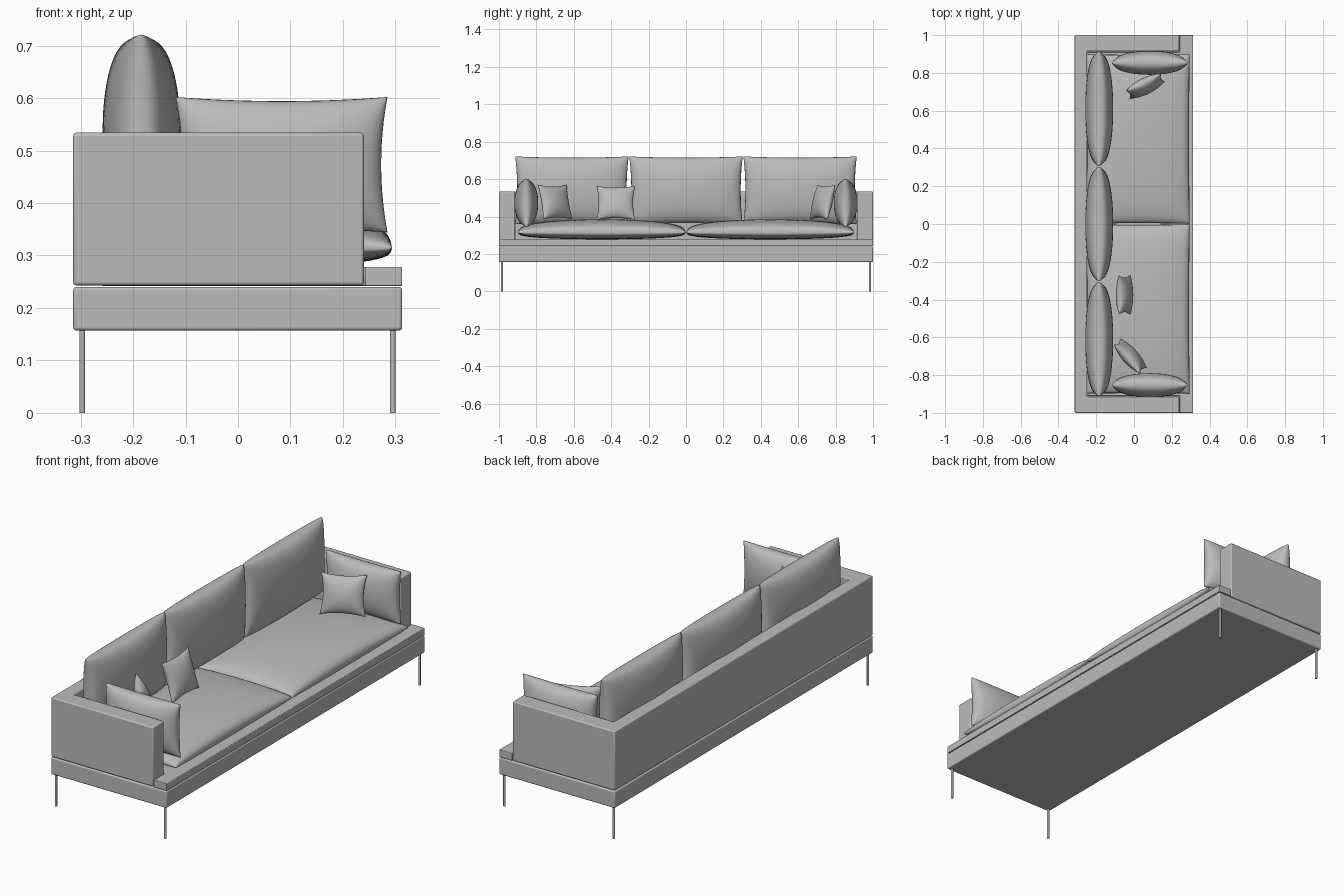
import bpy, bmesh, math
from mathutils import Matrix, Vector

if "Cube" in bpy.data.objects:
    bpy.data.objects.remove(bpy.data.objects["Cube"], do_unlink=True)

fabric = bpy.data.materials.new("grey_fabric")
fabric.use_nodes = True
GREY = (0.5, 0.5, 0.5, 1)
fabric.diffuse_color = GREY
fabric.node_tree.nodes["Principled BSDF"].inputs["Base Color"].default_value = GREY


def finish(bm, name, angle=40, bevel=0):
    """Turn a bmesh into a shaded object, optionally with softened edges."""
    bmesh.ops.recalc_face_normals(bm, faces=bm.faces)
    mesh = bpy.data.meshes.new(name)
    bm.to_mesh(mesh)
    bm.free()
    mesh.materials.append(fabric)
    obj = bpy.data.objects.new(name, mesh)
    bpy.context.collection.objects.link(obj)
    if bevel:
        mod = obj.modifiers.new("soft_edges", "BEVEL")
        mod.width, mod.segments = bevel, 3
    bpy.ops.object.select_all(action="DESELECT")
    obj.select_set(True)
    bpy.context.view_layer.objects.active = obj
    bpy.ops.object.shade_smooth_by_angle(angle=math.radians(angle))
    return obj


def slab(name, outline, z0, z1, bevel):
    """Extrude a plan outline upwards."""
    bm = bmesh.new()
    face = bm.faces.new([bm.verts.new((x, y, z0)) for x, y in outline])
    top = bmesh.ops.extrude_face_region(bm, geom=[face])["geom"]
    bmesh.ops.translate(bm, vec=(0, 0, z1 - z0),
                        verts=[v for v in top if isinstance(v, bmesh.types.BMVert)])
    return finish(bm, name, 30, bevel)


def mirrored(half):
    """Complete a plan outline across the middle of the sofa."""
    return half + [(x, -y) for x, y in reversed(half)]


def pillow(name, centre, half_w, half_h, front, back, yaw=0, lean=0,
           pinch=0.05, power=0.42, n=28):
    """Two bulging panels joined at a seam; width on y, height on z, facing +x."""
    bm = bmesh.new()
    for depth in (front, -back):
        made = bmesh.ops.create_grid(bm, x_segments=n, y_segments=n, size=1)
        for v in made["verts"]:
            u, w = (math.sin(c * math.pi / 2) for c in v.co.xy)
            fall = max(0, (1 - u * u) * (1 - w * w))
            v.co = Vector((depth * fall ** power,
                           half_w * u * (1 - pinch * (1 - w * w)),
                           half_h * w * (1 - pinch * (1 - u * u))))
    bmesh.ops.remove_doubles(bm, verts=bm.verts, dist=0.00005)
    turn = Matrix.Rotation(math.radians(yaw), 4, "Z") @ Matrix.Rotation(math.radians(lean), 4, "Y")
    bm.transform(Matrix.Translation(centre) @ turn)
    return finish(bm, name, 75)


# Frame: base, seat platform, and one wrap-around back with arms
slab("base", mirrored([(-0.314, 1), (0.313, 1)]), 0.157, 0.24, 0.006)
slab("seat_platform", mirrored([(-0.26, 0.91), (0.242, 0.91), (0.242, 1), (0.313, 1)]),
     0.242, 0.278, 0.003)
slab("back_and_arms", mirrored([(-0.314, 1), (0.24, 1), (0.24, 0.914), (-0.248, 0.914)][::-1]),
     0.243, 0.534, 0.006)

# Thin round legs
for x, side_x in ((0.295, "front"), (-0.297, "back")):
    for y, side_y in ((0.984, "left"), (-0.984, "right")):
        bm = bmesh.new()
        bmesh.ops.create_cone(bm, cap_ends=True, segments=16, radius1=0.0055, radius2=0.0055,
                              depth=0.16, matrix=Matrix.Translation((x, y, 0.08)))
        finish(bm, f"{side_x}_{side_y}_leg")

# Seat cushions, flatter below than above
for y, side in ((0.45, "left"), (-0.45, "right")):
    pillow(f"{side}_seat_cushion", (0.022, y, 0.313), 0.449, 0.272, 0.072, 0.035,
           lean=-90, pinch=0.008, power=0.33)

# Three tall back cushions
for y, side in ((0.61, "left"), (0, "middle"), (-0.61, "right")):
    pillow(f"{side}_back_cushion", (-0.185, y, 0.54), 0.303, 0.181, 0.075, 0.073,
           pinch=0.035, power=0.36)

# Cushions resting against the arms
for y, side in ((0.853, "left"), (-0.853, "right")):
    pillow(f"{side}_arm_cushion", (0.083, y, 0.473), 0.202, 0.129, 0.063, 0.063,
           yaw=90, pinch=0.06)

# Loose scatter cushions
for name, centre, yaw, lean in (("right_scatter_cushion", (-0.02, -0.7, 0.477), 42, -14),
                                ("middle_scatter_cushion", (-0.05, -0.375, 0.473), 0, -18),
                                ("left_scatter_cushion", (0.06, 0.73, 0.477), -64, -14)):
    pillow(name, centre, 0.104, 0.096, 0.04, 0.04, yaw, lean, pinch=0.12, power=0.5, n=20)
